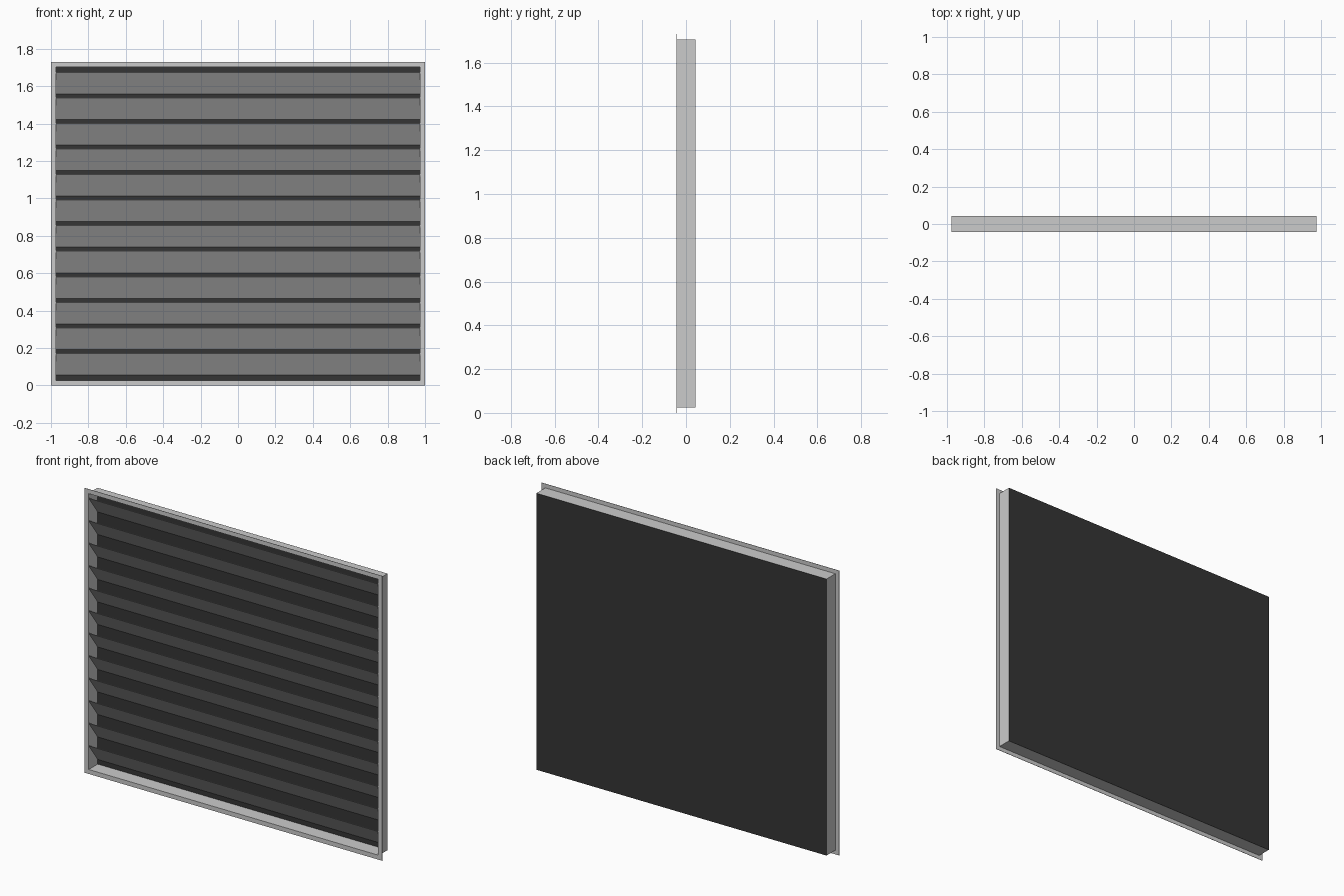
import bpy, bmesh

if "Cube" in bpy.data.objects:
    bpy.data.objects.remove(bpy.data.objects["Cube"])

W, H = 1.0, 0.865            # half width, half height
Y0, Y1 = -0.0435, 0.0425     # front and back planes
INSET, T = 0.025, 0.002      # flange width, sheet thickness


def material(name, value):
    m = bpy.data.materials.new(name)
    m.diffuse_color = (value, value, value, 1)
    m.use_nodes = True
    m.node_tree.nodes["Principled BSDF"].inputs["Base Color"].default_value = m.diffuse_color
    return m


light = material("light_grey_metal", 0.60)
dark = material("dark_backing", 0.036)


def make_object(name, verts, faces, mat):
    me = bpy.data.meshes.new(name)
    me.from_pydata(verts, [], faces)
    bm = bmesh.new()
    bm.from_mesh(me)
    bmesh.ops.recalc_face_normals(bm, faces=bm.faces)
    bm.to_mesh(me)
    bm.free()
    me.materials.append(mat)
    ob = bpy.data.objects.new(name, me)
    bpy.context.collection.objects.link(ob)
    return ob


def extrude_x(name, profile, half, mat):
    """Extrude a closed (y, z) profile along x."""
    n = len(profile)
    verts = [(s * half, y, z) for s in (-1, 1) for y, z in profile]
    faces = [(i, (i + 1) % n, n + (i + 1) % n, n + i) for i in range(n)]
    faces += [tuple(range(n)), tuple(range(n, 2 * n))]
    return make_object(name, verts, faces, mat)


# Frame: L-shaped section (inset, y) swept round the rectangle
section = [(0, Y0), (0, Y0 + T), (INSET, Y0 + T), (INSET, Y1),
           (INSET + T, Y1), (INSET + T, Y0)]
corners = [(-1, -1), (1, -1), (1, 1), (-1, 1)]
n = len(section)
verts = [(cx * (W - d), y, H + cz * (H - d)) for cx, cz in corners for d, y in section]
faces = [(c * n + i, c * n + (i + 1) % n,
          ((c + 1) % 4) * n + (i + 1) % n, ((c + 1) % 4) * n + i)
         for c in range(4) for i in range(n)]
make_object("frame", verts, faces, light)

# Dark panel closing the back
zb, zt = INSET, 2 * H - INSET
extrude_x("back_panel", [(Y1, zb), (Y1 + 0.001, zb), (Y1 + 0.001, zt), (Y1, zt)],
          W - INSET, dark)

# Sloping blades: high at the front, low at the back
for k in range(12):
    top = 1.674 - 0.1367 * k
    low = top - 0.115
    extrude_x(f"blade_{k + 1}",
              [(Y0 + 0.001, top), (Y1, low), (Y1, low + 0.003), (Y0 + 0.001, top + 0.003)],
              W - INSET - T, light)
